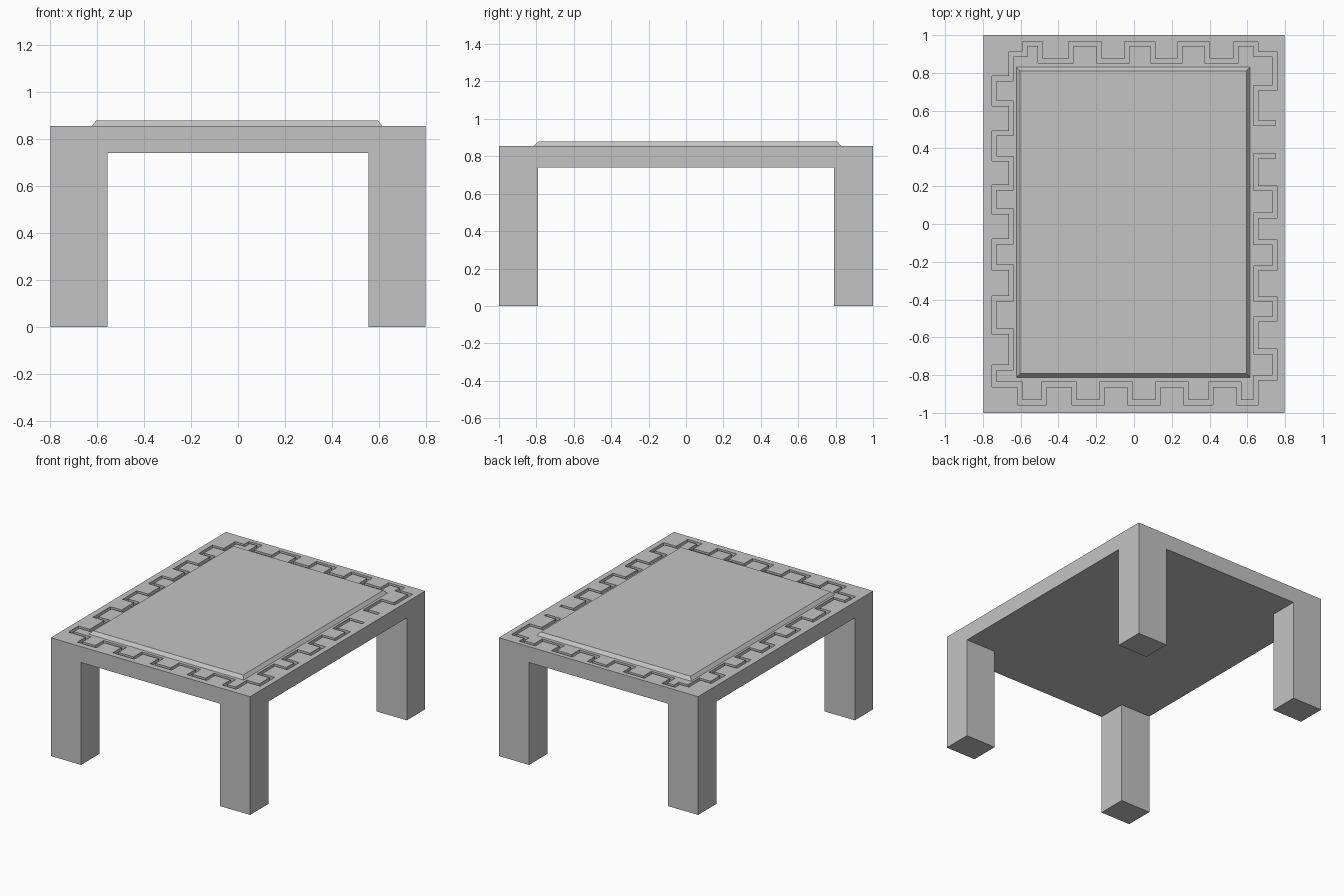
import bpy
import bmesh
from mathutils import Vector

cube = bpy.data.objects.get("Cube")
if cube:
    bpy.data.objects.remove(cube, do_unlink=True)

HALF_X, HALF_Y = 0.797, 1.0
LEG_X, LEG_Y = 0.555, 0.79
APRON_Z, TOP_Z, PANEL_Z = 0.74, 0.855, 0.878
GROOVE_WIDTH, GROOVE_DEPTH = 0.025, 0.022

stone = bpy.data.materials.new("plain grey")
stone.use_nodes = True
GREY = (0.55, 0.55, 0.55, 1)
stone.diffuse_color = GREY
stone.node_tree.nodes["Principled BSDF"].inputs["Base Color"].default_value = GREY


def make_object(name, bm):
    bmesh.ops.recalc_face_normals(bm, faces=bm.faces[:])
    mesh = bpy.data.meshes.new(name)
    bm.to_mesh(mesh)
    bm.free()
    mesh.materials.append(stone)
    obj = bpy.data.objects.new(name, mesh)
    bpy.context.collection.objects.link(obj)
    return obj


def raise_sheet(bm, height):
    """Turn the flat sheet into a solid and return its upper vertices."""
    result = bmesh.ops.extrude_face_region(bm, geom=bm.faces[:])
    upper = [g for g in result["geom"] if isinstance(g, bmesh.types.BMVert)]
    bmesh.ops.translate(bm, verts=upper, vec=(0, 0, height))
    return upper


# Table body: a slab split in nine, with the corners pulled down as legs
bm = bmesh.new()
xs = (-HALF_X, -LEG_X, LEG_X, HALF_X)
ys = (-HALF_Y, -LEG_Y, LEG_Y, HALF_Y)
grid = [[bm.verts.new((x, y, APRON_Z)) for y in ys] for x in xs]
for i in range(3):
    for j in range(3):
        bm.faces.new((grid[i][j], grid[i + 1][j], grid[i + 1][j + 1], grid[i][j + 1]))
raise_sheet(bm, TOP_Z - APRON_Z)
bmesh.ops.recalc_face_normals(bm, faces=bm.faces[:])
corners = []
for face in bm.faces:
    c = face.calc_center_median()
    if abs(c.z - APRON_Z) < 0.001 and abs(c.x) > LEG_X and abs(c.y) > LEG_Y:
        corners.append(face)
for foot in bmesh.ops.extrude_discrete_faces(bm, faces=corners)["faces"]:
    for v in foot.verts:
        v.co.z = 0
bmesh.ops.dissolve_limit(bm, angle_limit=0.01, verts=bm.verts[:], edges=bm.edges[:])
body = make_object("table_body", bm)


# Meander groove: each run swaps between two rails at the given stops
def meander(stops, first, second, along_x):
    points, rails = [], (first, second)
    for k, s in enumerate(stops):
        for rail in (rails[k % 2], rails[(k + 1) % 2]):
            points.append((s, rail) if along_x else (rail, s))
    return points


path = [(0.75, 0.535), (0.645, 0.535), (0.645, 0.72), (0.745, 0.72),
        (0.745, 0.90), (0.645, 0.90), (0.645, 0.955)]
# back run, from left side to right side of the table
path += meander((0.54, 0.386, 0.243, 0.10, -0.037, -0.185, -0.333, -0.497),
                0.955, 0.865, True)
path += [(-0.577, 0.955), (-0.577, 0.90), (-0.65, 0.90)]
# right run, from back to front
path += meander((0.77, 0.638, 0.481, 0.346, 0.193, 0.066, -0.093, -0.23,
                 -0.394, -0.569, -0.76), -0.65, -0.74, False)
# front run, from right to left
path += [(-0.74, -0.85), (-0.603, -0.85), (-0.603, -0.945)]
path += meander((-0.476, -0.317, -0.169, -0.021, 0.127, 0.275, 0.407, 0.555),
                -0.945, -0.85, True)
path += [(0.645, -0.945), (0.645, -0.815)]
# left run, from front to back
path += meander((-0.815, -0.675, -0.505, -0.395, -0.235, -0.095, 0.045, 0.19),
                0.645, 0.745, False)[1:]
path += [(0.645, 0.36), (0.75, 0.36)]

# Drop repeated points and points in the middle of straight runs
clean = []
for p in (Vector(q) for q in path):
    if clean and (p - clean[-1]).length < 0.001:
        continue
    if len(clean) > 1:
        a, b = clean[-1] - clean[-2], p - clean[-1]
        if abs(a.x * b.y - a.y * b.x) < 1e-6:
            clean.pop()
    clean.append(p)

bm = bmesh.new()
rows = []
for k, p in enumerate(clean):
    into = (p - clean[k - 1]).normalized() if k else None
    out = (clean[k + 1] - p).normalized() if k + 1 < len(clean) else None
    sides = [Vector((-d.y, d.x)) for d in (into, out) if d]
    offset = (sides[0] + sides[1] if len(sides) == 2 else sides[0]) * GROOVE_WIDTH / 2
    rows.append([bm.verts.new((*(p + offset * s), TOP_Z - GROOVE_DEPTH)) for s in (1, -1)])
for (a, b), (c, d) in zip(rows, rows[1:]):
    bm.faces.new((a, b, d, c))
raise_sheet(bm, GROOVE_DEPTH * 2)
cutter = make_object("groove_cutter", bm)
cutter.hide_render = True

cut = body.modifiers.new("groove", "BOOLEAN")
cut.operation = "DIFFERENCE"
cut.solver = "EXACT"
cut.object = cutter
bpy.context.view_layer.objects.active = body
bpy.ops.object.modifier_apply(modifier=cut.name)
bpy.data.objects.remove(cutter, do_unlink=True)

# Raised centre panel with sloped edges
bm = bmesh.new()
x0, x1, y0, y1 = -0.622, 0.614, -0.813, 0.83
bm.faces.new([bm.verts.new((x, y, TOP_Z)) for x, y in
              ((x0, y0), (x1, y0), (x1, y1), (x0, y1))])
for v in raise_sheet(bm, PANEL_Z - TOP_Z):
    v.co.x += 0.019 if v.co.x < 0 else -0.019
    v.co.y += 0.021 if v.co.y < 0 else -0.021
make_object("centre_panel", bm)
